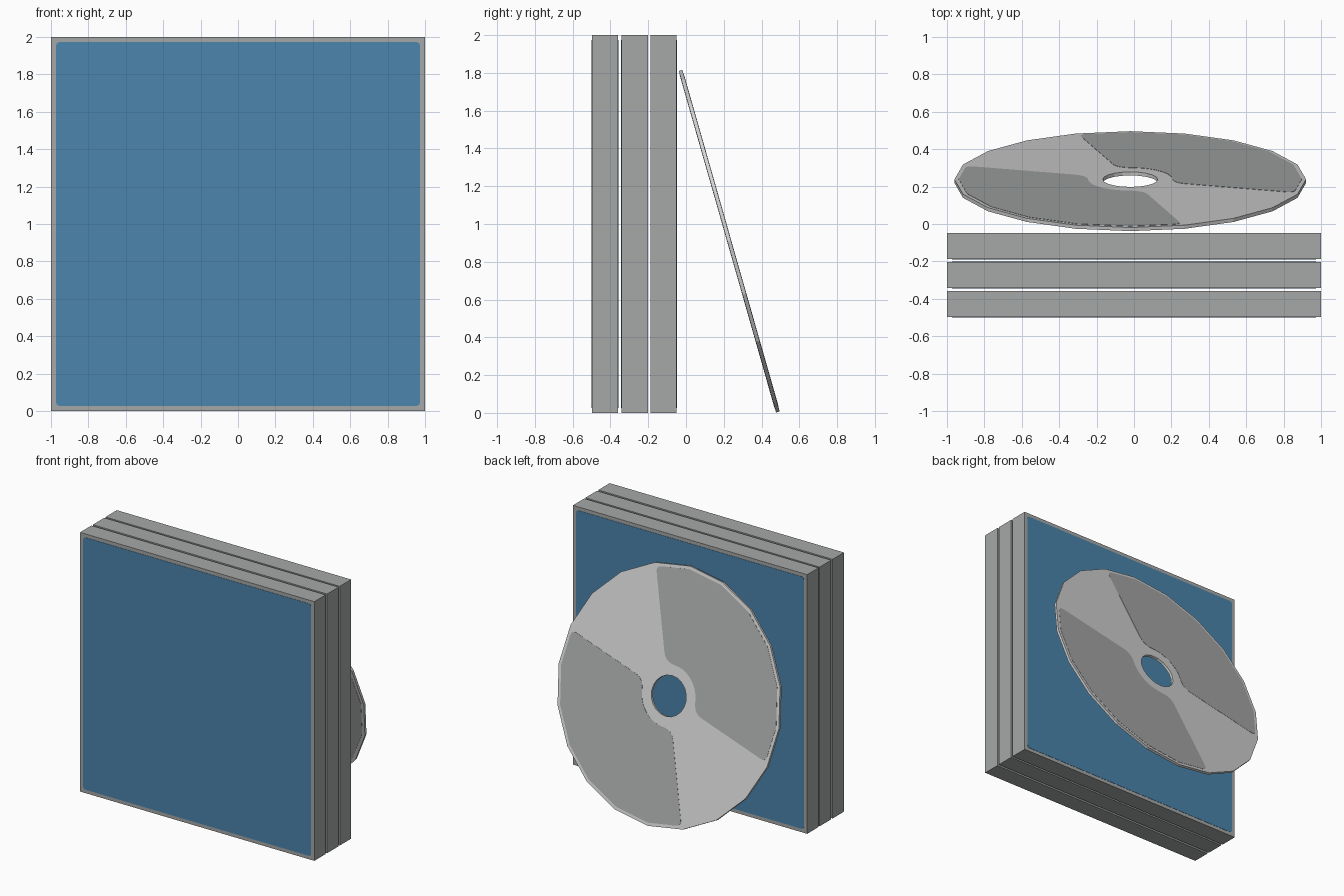
import bpy, bmesh
from math import sin, cos, radians, pi
from mathutils import Matrix, Vector

if "Cube" in bpy.data.objects:
    bpy.data.objects.remove(bpy.data.objects["Cube"])


def material(name, rgb):
    lin = [((c / 255 + 0.055) / 1.055) ** 2.4 for c in rgb]
    m = bpy.data.materials.new(name)
    m.diffuse_color = (*lin, 1)
    m.use_nodes = True
    m.node_tree.nodes["Principled BSDF"].inputs["Base Color"].default_value = m.diffuse_color
    return m


GREY = material("case grey", (166, 168, 167))
BLUE = material("cover blue", (75, 133, 172))
SILVER = material("disc silver", (210, 210, 210))


def make_object(name, bm, mat, matrix=Matrix()):
    bmesh.ops.recalc_face_normals(bm, faces=bm.faces)
    me = bpy.data.meshes.new(name)
    bm.to_mesh(me)
    bm.free()
    me.materials.append(mat)
    ob = bpy.data.objects.new(name, me)
    ob.matrix_world = matrix
    bpy.context.collection.objects.link(ob)
    return ob


def prism(name, outline, z0, z1, mat, matrix=Matrix()):
    """Solid from a flat outline, extruded along local z."""
    bm = bmesh.new()
    low = [bm.verts.new((x, y, z0)) for x, y in outline]
    high = [bm.verts.new((x, y, z1)) for x, y in outline]
    bm.faces.new(low[::-1])
    bm.faces.new(high)
    n = len(low)
    for i in range(n):
        j = (i + 1) % n
        bm.faces.new((low[i], low[j], high[j], high[i]))
    return make_object(name, bm, mat, matrix)


def polar(r, deg):
    return Vector((r * cos(radians(deg)), r * sin(radians(deg))))


def bend(a, b, c, steps=5):
    """Rounded corner from a to c around b."""
    ts = [i / steps for i in range(steps + 1)]
    return [a * (1 - t) ** 2 + b * 2 * t * (1 - t) + c * t * t for t in ts]


# Three upright cases, each with a blue cover on front and back
def rounded_square(half, r):
    pts = []
    for k, (sx, sy) in enumerate([(1, 1), (-1, 1), (-1, -1), (1, -1)]):
        c = Vector((sx, sy)) * (half - r)
        pts += [c + polar(r, k * 90 + a) for a in (0, 30, 60, 90)]
    return pts


SQUARE = [(-1, -1), (1, -1), (1, 1), (-1, 1)]
COVER = rounded_square(0.973, 0.02)
for i, (y0, y1) in enumerate([(-0.497, -0.359), (-0.342, -0.202), (-0.187, -0.049)]):
    # local z points to -y
    upright = Matrix.Translation((0, 0, 1)) @ Matrix.Rotation(pi / 2, 4, 'X')
    prism(f"case_{i + 1}", SQUARE, -y1, -y0, GREY, upright)
    prism(f"front_cover_{i + 1}", COVER, -y0 - 0.002, -y0 + 0.002, BLUE, upright)
    prism(f"back_cover_{i + 1}", COVER, -y1 - 0.002, -y1 + 0.002, BLUE, upright)

# Leaning disc: 20-sided ring with a centre hole
SIDES, RADIUS, HOLE, HALF = 20, 0.94, 0.147, 0.01
s, c = sin(radians(15.9)), cos(radians(15.9))
LEAN = Matrix(((1, 0, 0, -0.02), (0, s, c, 0.229), (0, -c, s, 0.909), (0, 0, 0, 1)))

bm = bmesh.new()
section = [(HOLE, -HALF), (RADIUS, -HALF), (RADIUS, HALF), (HOLE, HALF)]
rings = [[bm.verts.new((*polar(r, i * 360 / SIDES), z)) for r, z in section]
         for i in range(SIDES)]
for i in range(SIDES):
    a, b = rings[i], rings[(i + 1) % SIDES]
    for k in range(4):
        m = (k + 1) % 4
        bm.faces.new((a[k], a[m], b[m], b[k]))
make_object("disc", bm, SILVER, LEAN)


# Two darker sectors showing on both disc faces
def rim(deg, r=0.917):
    """Point on the 20-sided outline, so the margin stays even."""
    return polar(r * cos(radians(9)) / cos(radians(deg % 18 - 9)), deg)


def sector(a0, a1):
    hub = 0.225
    pts = bend(polar(0.87, a0), rim(a0), rim(a0 + 3))
    pts += [rim(a) for a in range(-360, 720, 18) if a0 + 4 < a < a1 - 4]
    pts += bend(rim(a1 - 3), rim(a1), polar(0.87, a1))
    pts += bend(polar(0.31, a1), polar(hub + 0.01, a1), polar(hub, a1 - 22))
    n = 10
    span = a1 - a0 - 44
    pts += [polar(hub, a1 - 22 - span * i / n) for i in range(1, n)]
    pts += bend(polar(hub, a0 + 22), polar(hub + 0.01, a0), polar(0.31, a0))
    return pts


for i in range(2):
    prism(f"disc_sector_{i + 1}", sector(-16.5 + 180 * i, 107.5 + 180 * i),
          -HALF - 0.0015, HALF + 0.0015, GREY, LEAN)
